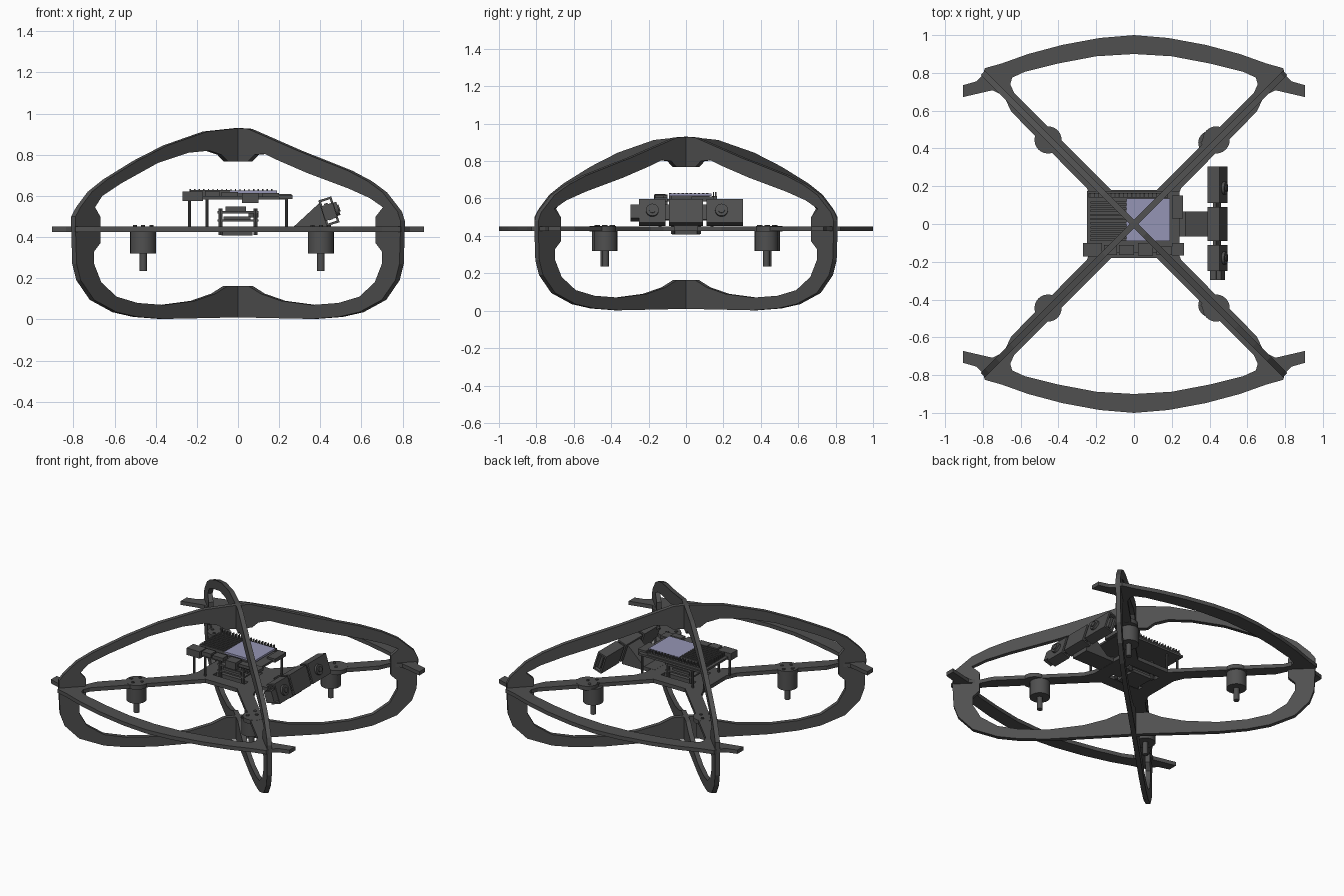
import bpy, bmesh, math
from mathutils import Matrix, Vector

if "Cube" in bpy.data.objects:
    bpy.data.objects.remove(bpy.data.objects["Cube"])


def material(name, rgb):
    m = bpy.data.materials.new(name)
    m.diffuse_color = (*rgb, 1)
    m.use_nodes = True
    m.node_tree.nodes["Principled BSDF"].inputs["Base Color"].default_value = m.diffuse_color
    return m


GREY = material("dark_grey", (0.08, 0.08, 0.08))
LILAC = material("lilac", (0.30, 0.30, 0.46))


def add(name, mesh, mat=GREY):
    mesh.materials.clear()
    mesh.materials.append(mat)
    ob = bpy.data.objects.new(name, mesh)
    bpy.context.collection.objects.link(ob)
    return ob


def slab(name, loops, thick, matrix):
    """Flat sheet cut from closed outlines; inner outlines become holes."""
    cu = bpy.data.curves.new(name, 'CURVE')
    cu.dimensions = '2D'
    cu.fill_mode = 'BOTH'
    cu.extrude = thick / 2
    for loop in loops:
        sp = cu.splines.new('POLY')
        sp.points.add(len(loop) - 1)
        for p, (x, y) in zip(sp.points, loop):
            p.co = (x, y, 0, 1)
        sp.use_cyclic_u = True
    tmp = bpy.data.objects.new(name + "_outline", cu)
    bpy.context.collection.objects.link(tmp)
    dg = bpy.context.evaluated_depsgraph_get()
    mesh = bpy.data.meshes.new_from_object(tmp.evaluated_get(dg))
    bpy.data.objects.remove(tmp)
    mesh.transform(matrix)
    for p in mesh.polygons:
        p.use_smooth = False
    return add(name, mesh)


def boxes(name, spans, mat=GREY, matrix=Matrix()):
    """One object from several (x0,x1,y0,y1,z0,z1) blocks."""
    bm = bmesh.new()
    for x0, x1, y0, y1, z0, z1 in spans:
        m = Matrix.Translation(((x0 + x1) / 2, (y0 + y1) / 2, (z0 + z1) / 2))
        bmesh.ops.create_cube(bm, size=1, matrix=m @ Matrix.Diagonal((x1 - x0, y1 - y0, z1 - z0, 1)))
    bm.transform(matrix)
    me = bpy.data.meshes.new(name)
    bm.to_mesh(me)
    return add(name, me, mat)


def rods(name, items, matrix=Matrix(), n=24):
    """One object from several (x,y,z0,z1,radius) cylinders."""
    bm = bmesh.new()
    for x, y, z0, z1, r in items:
        bmesh.ops.create_cone(bm, cap_ends=True, segments=n, radius1=r, radius2=r, depth=z1 - z0,
                              matrix=Matrix.Translation((x, y, (z0 + z1) / 2)))
    bm.transform(matrix)
    me = bpy.data.meshes.new(name)
    bm.to_mesh(me)
    ob = add(name, me)
    me.shade_smooth()
    me.set_sharp_from_angle(angle=math.radians(35))
    return ob


def flip(pts, sx, sy):
    return [(x * sx, y * sy) for x, y in pts]


# horizontal frame sheet: hub, arms, front and back bumper arcs, tips
q = [(0, 1), (.18, .985), (.38, .948), (.56, .90), (.70, .85), (.79, .825), (.80, .79), (.835, .755),
     (.905, .735), (.905, .672), (.75, .708), (.69, .68), (.65, .595), (.25, .19), (.22, .12)]
outer = q + flip(q[::-1], 1, -1)[:-1] + flip(q, -1, -1) + flip(q[::-1], -1, 1)[:-1]
h = [(0, .90), (.2, .888), (.4, .85), (.58, .805), (.645, .775), (.655, .74), (.635, .695), (.2, .26), (.12, .18)]
hole = h + flip(h[:0:-1], -1, 1)
slot = [(-.12, .06), (.12, .06), (.12, .10), (-.12, .10)]
slab("frame_plate", [outer, hole, flip(hole, 1, -1), slot, flip(slot, 1, -1)], .026,
     Matrix.Translation((0, 0, .438)))

# two crossing vertical guard rings standing on the diagonals
low_out = [(.80, .43), (.795, .27), (.775, .19), (.71, .095), (.60, .035), (.50, .012), (.37, .002)]
low_in = [(.68, .43), (.68, .37), (.71, .33), (.71, .27), (.675, .18), (.60, .11), (.50, .08), (.37, .07),
          (.22, .09), (.12, .125), (.06, .163)]
top_out = [(-.80, .50), (-.777, .544), (-.72, .62), (-.645, .68), (-.50, .77), (-.354, .845), (-.16, .913), (0, .93),
           (.058, .926), (.30, .82), (.544, .723), (.64, .672), (.714, .617), (.786, .524), (.80, .48)]
top_in = [(-.68, .50), (-.705, .545), (-.67, .60), (-.58, .66), (-.40, .76), (-.25, .81), (-.15, .82), (-.09, .80),
          (-.06, .768), (.06, .768), (.09, .80), (.14, .805), (.20, .775), (.35, .71), (.55, .635), (.65, .59),
          (.715, .545), (.68, .50)]
ring_out = top_out + low_out + [(0, .01)] + flip(low_out[::-1], -1, 1)
ring_in = top_in + low_in + flip(low_in[::-1], -1, 1)
r2 = math.sqrt(.5)
for name, s in (("guard_ring_a", 1), ("guard_ring_b", -1)):
    slab(name, [ring_out, ring_in], .03,
         Matrix(((1, 0, s * r2, 0), (s, 0, -r2, 0), (0, 1, 0, 0), (0, 0, 0, 1))))

# motors with shafts, and round mounts on the arms
motors = [(-.461, .44), (-.461, -.44), (.403, .43), (.403, -.43)]
rods("motors", [(x, y, .32, .43, .063) for x, y in motors])
rods("motor_shafts", [(x, y, .235, .325, .018) for x, y in motors], n=16)
rods("motor_mounts", [(x, y, .424, .452, .072) for x in (-.455, .435) for y in (-.445, .445)])
rods("mount_screws", [(x + dx, y + dy, .45, .458, .01) for x, y in motors
                      for dx, dy in ((.04, 0), (-.04, 0), (0, .04), (0, -.04))], n=8)

# main computer board on posts
rods("board_posts", [(x, y, .45, .59, .008) for x in (-.235, -.15, .235) for y in (-.14, .14)], n=10)
boxes("main_board", [(-.25, .24, -.15, .175, .583, .597)])
boxes("board_connectors", [(-.27, -.17, -.172, -.10, .575, .622), (-.16, -.09, -.165, -.11, .597, .625),
                           (-.08, .0, -.165, -.11, .597, .62), (.02, .10, -.168, -.10, .565, .615),
                           (.12, .20, -.165, -.12, .595, .615), (.20, .265, -.168, -.10, .585, .605),
                           (.20, .26, .03, .15, .585, .61)])
boxes("heat_sink_fins", [(-.23, -.04, -.09 + i * .022, -.078 + i * .022, .597, .628) for i in range(10)])
boxes("header_strip", [(-.24, .18, .14, .165, .597, .612)])
boxes("header_pins", [(-.235 + i * .022, -.229 + i * .022, y, y + .006, .61, .634)
                      for i in range(19) for y in (.145, .156)])
boxes("lilac_module", [(-.04, .19, -.09, .135, .612, .626)], LILAC)
boxes("module_base", [(-.03, .17, -.08, .125, .597, .612)])

# small controller under the main board and power pack below the hub
boxes("controller_boards", [(-.10, .10, -.08, .08, .475, .485), (-.10, .10, -.08, .08, .515, .527),
                            (-.06, .04, -.05, .05, .527, .548), (-.07, .06, -.06, .06, .485, .50),
                            (.05, .10, -.04, .04, .495, .515)])
rods("controller_posts", [(x, y, .41, .54, .011) for x in (-.085, .085) for y in (-.07, .07)], n=10)
boxes("lower_module", [(-.08, .07, -.075, .075, .408, .428)])

# camera bracket wedge and its foot
slab("camera_bracket", [[(.27, .45), (.40, .57), (.44, .45)]], .13,
     Matrix(((1, 0, 0, 0), (0, 0, -1, 0), (0, 1, 0, 0), (0, 0, 0, 1))))
boxes("bracket_foot", [(.19, .44, -.065, .065, .426, .452)])

# tilted stereo camera: hollow end and middle frames, board and lenses
tilt = Matrix.Translation((.442, 0, .525)) @ Matrix.Rotation(math.radians(-18), 4, 'Y')


def frame(y0, y1, w=.033, hh=.066, t=.011):
    return [(-w, w, y0, y1, hh - t, hh), (-w, w, y0, y1, -hh, t - hh),
            (-w, t - w, y0, y1, -hh, hh), (w - t, w, y0, y1, -hh, hh)]


boxes("camera_frames", frame(-.25, -.11) + frame(.11, .305) + frame(-.09, .09), matrix=tilt)
boxes("camera_board", [(-.012, .006, -.29, .30, -.042, .042), (-.03, .03, -.297, -.25, -.04, .035)], matrix=tilt)
side = tilt @ Matrix.Rotation(math.radians(90), 4, 'Y')
rods("camera_lenses", [(0, y, .0, .048, .034) for y in (-.18, .19)], side)
rods("lens_centres", [(0, y, .04, .054, .018) for y in (-.18, .19)], side, 16)
